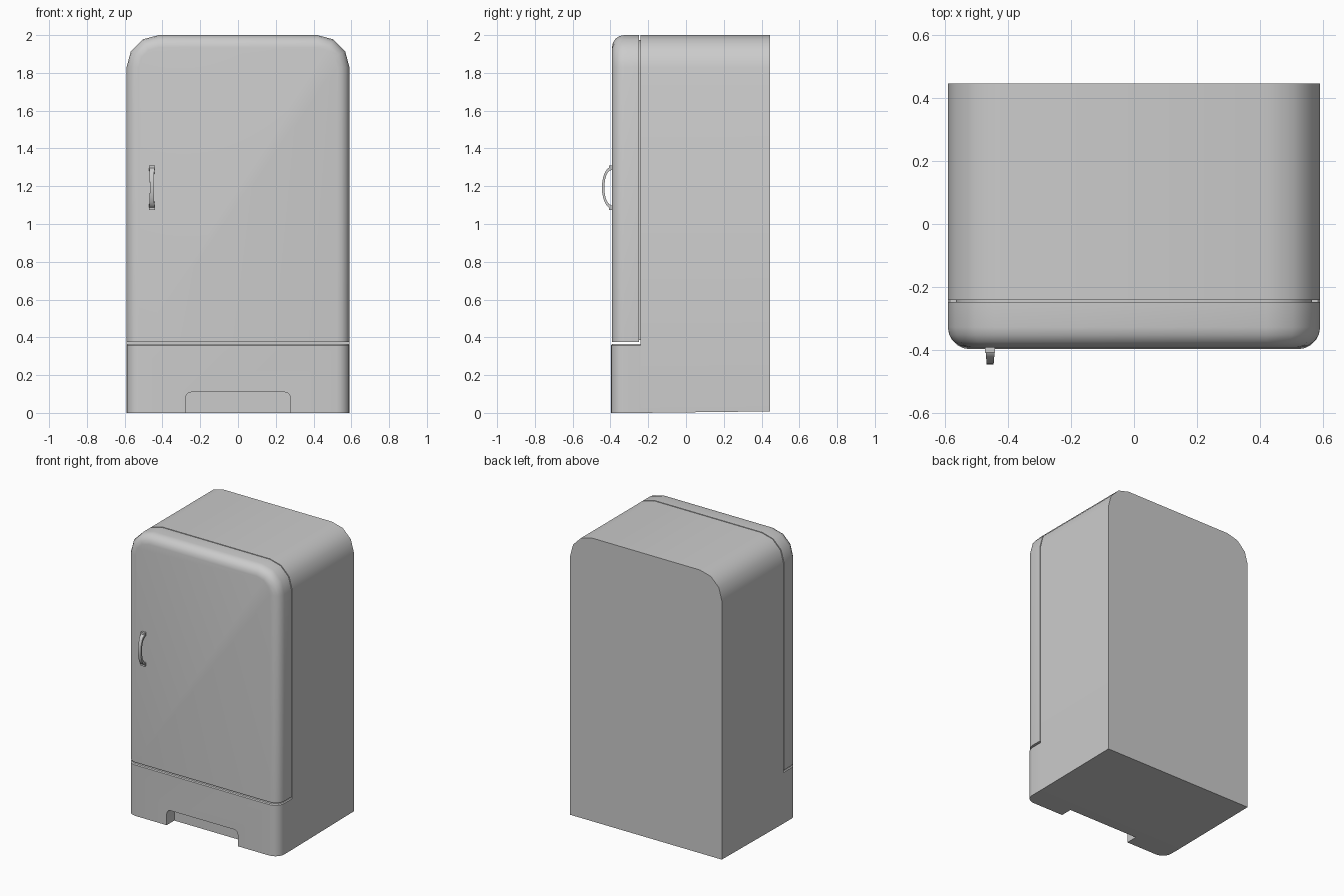
import bpy, bmesh
from math import sin, cos, pi, radians

if "Cube" in bpy.data.objects:
    bpy.data.objects.remove(bpy.data.objects["Cube"])

W, TOP, R = 0.59, 2.0, 0.17      # half width, height, top corner radius
DOOR_FRONT, BASE_FRONT, SEAM = -0.392, -0.397, -0.241


def loft(name, rings):
    """Skin a list of equal-length point rings and cap both ends."""
    bm = bmesh.new()
    vs = [[bm.verts.new(p) for p in ring] for ring in rings]
    n = len(rings[0])
    for a, b in zip(vs, vs[1:]):
        for i in range(n):
            j = (i + 1) % n
            bm.faces.new((a[i], a[j], b[j], b[i]))
    bm.faces.new(vs[0][::-1])
    bm.faces.new(vs[-1])
    bmesh.ops.recalc_face_normals(bm, faces=bm.faces)
    me = bpy.data.meshes.new(name)
    bm.to_mesh(me)
    bm.free()
    ob = bpy.data.objects.new(name, me)
    bpy.context.collection.objects.link(ob)
    return ob


def activate(ob):
    bpy.ops.object.select_all(action='DESELECT')
    ob.select_set(True)
    bpy.context.view_layer.objects.active = ob


def smooth(ob, angle=35):
    activate(ob)
    bpy.ops.object.shade_smooth_by_angle(angle=radians(angle))


def mirrored(half):
    """Close a right-half outline with its mirror image."""
    return half + [(-x, v) for x, v in reversed(half)]


def corner(cx, cv, r, segs, sign=1):
    return [(cx + r * cos(pi / 2 * i / segs), cv + sign * r * sin(pi / 2 * i / segs))
            for i in range(segs + 1)]


def arch(y, inset, bottom, w=W, top=TOP, r=R):
    """Outline with two rounded upper corners, standing in the plane y."""
    half = [(w - inset, bottom)] + corner(w - r, top - r, r - inset, 3)
    return [(x, y, z) for x, z in mirrored(half)]


# Cabinet
smooth(loft("cabinet", [arch(SEAM, 0, 0), arch(0.445, 0, 0.008)]))

# Recessed seal between cabinet and door
smooth(loft("door_seal", [arch(SEAM - 0.012, 0.025, 0.385), arch(SEAM + 0.01, 0.025, 0.385)]))

# Door with a rounded front edge
F = 0.065
door_rings = [arch(SEAM - 0.007, 0, 0.374)]
for i in range(5):
    a = pi / 2 * i / 4
    door_rings.append(arch(DOOR_FRONT + F - F * sin(a), F * (1 - cos(a)), 0.374))
smooth(loft("door", door_rings))


# Base plinth with rounded front corners
def plan(z, inset):
    r = 0.07
    half = [(W - inset, SEAM)] + corner(W - r, BASE_FRONT + r, r - inset, 5, -1)
    return [(x, y, z) for x, y in mirrored(half)]


base = loft("base_plinth", [plan(0, 0), plan(0.358, 0), plan(0.364, 0.006)])

# Toe recess cut into the plinth
cutter = loft("toe_recess_cutter", [arch(y, 0, -0.1, 0.277, 0.11, 0.03) for y in (-0.5, -0.312)])
cutter.hide_render = True
mod = base.modifiers.new("toe_recess", 'BOOLEAN')
mod.operation = 'DIFFERENCE'
mod.solver = 'EXACT'
mod.object = cutter
activate(base)
bpy.ops.object.modifier_apply(modifier=mod.name)
bpy.data.objects.remove(cutter)
smooth(base)

# Curved handle, slimmer in the middle
HX, HZ, HY = -0.456, 1.193, -0.397
sections = []
for i in range(13):
    a = pi * i / 12
    w = 0.015 - 0.004 * sin(a)
    outer = (HY - 0.048 * sin(a), HZ + 0.108 * cos(a))
    inner = (HY - 0.035 * sin(a), HZ + 0.092 * cos(a))
    sections.append([(HX + s * w, y, z) for s, (y, z) in
                     ((-1, outer), (1, outer), (1, inner), (-1, inner))])
smooth(loft("handle_grip", sections))

# Handle mounting feet
for label, z in (("upper", HZ + 0.106), ("lower", HZ - 0.106)):
    loft("handle_foot_" + label,
         [[(HX + sx * 0.016, y, z + sz * 0.012)
           for sx, sz in ((-1, -1), (1, -1), (1, 1), (-1, 1))]
          for y in (-0.408, -0.38)])
